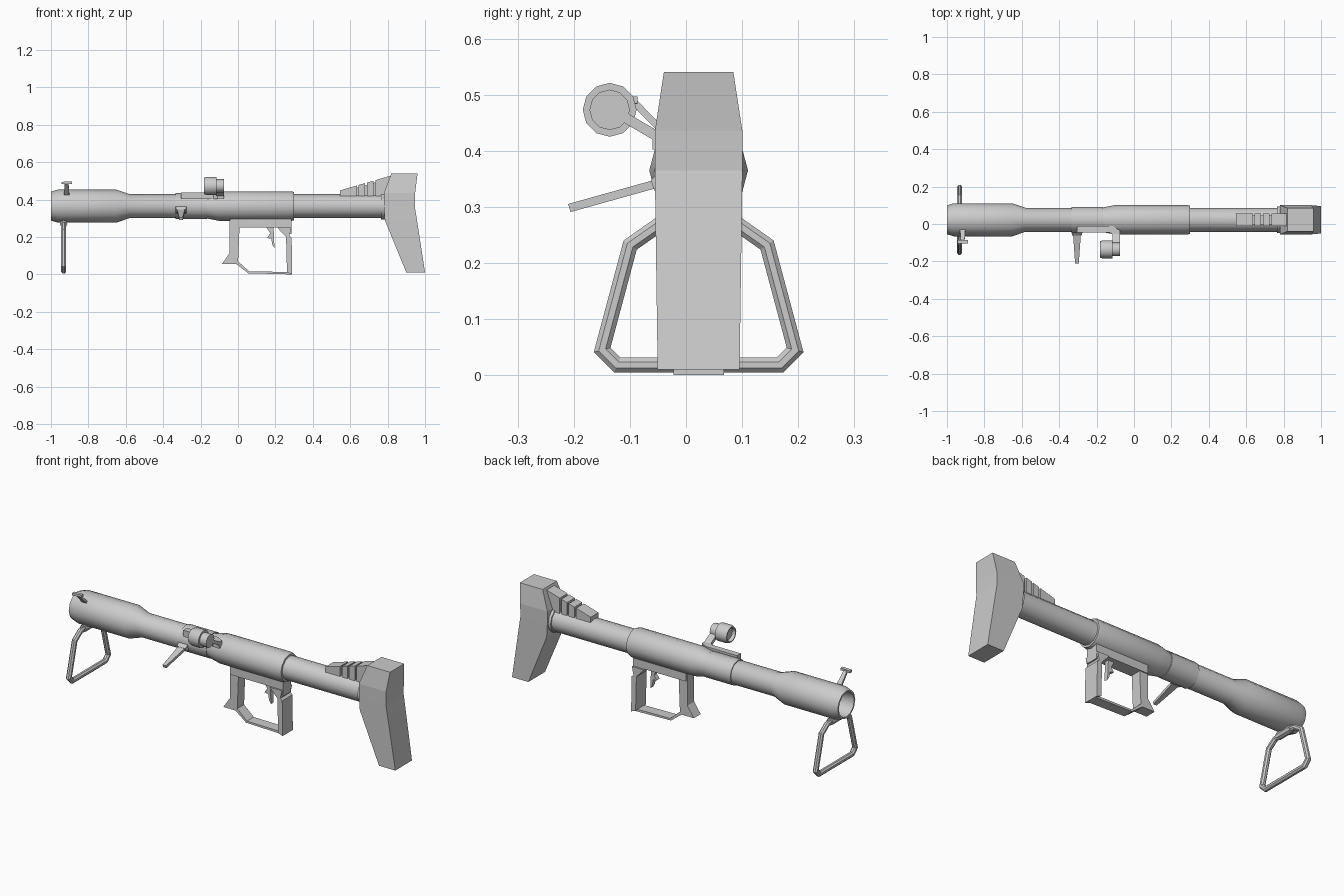
import bpy, bmesh
from math import cos, sin, tau, radians
from mathutils import Vector

if "Cube" in bpy.data.objects:
    bpy.data.objects.remove(bpy.data.objects["Cube"])

CY, CZ = 0.0225, 0.365  # tube axis


def finish(name, bm, smooth=0):
    bmesh.ops.recalc_face_normals(bm, faces=bm.faces)
    me = bpy.data.meshes.new(name)
    bm.to_mesh(me)
    bm.free()
    ob = bpy.data.objects.new(name, me)
    bpy.context.collection.objects.link(ob)
    if smooth:
        bpy.ops.object.select_all(action='DESELECT')
        ob.select_set(True)
        bpy.context.view_layer.objects.active = ob
        bpy.ops.object.shade_smooth_by_angle(angle=radians(smooth))
    return ob


def loft(name, rings, closed=False, smooth=0):
    """Skin a list of equal-length point rings; cap the ends unless closed."""
    bm = bmesh.new()
    vs = [[bm.verts.new(p) for p in r] for r in rings]
    n = len(rings[0])
    pairs = list(zip(vs, vs[1:]))
    if closed:
        pairs.append((vs[-1], vs[0]))
    else:
        bm.faces.new(vs[0])
        bm.faces.new(vs[-1])
    for a, b in pairs:
        for i in range(n):
            j = (i + 1) % n
            bm.faces.new((a[i], a[j], b[j], b[i]))
    return finish(name, bm, smooth)


def lathe_x(name, profile, cy, cz, n=12):
    """Turn (x, radius) points around an axis along x."""
    rings = [[(x, cy + r * cos(tau * i / n), cz + r * sin(tau * i / n))
              for i in range(n)] for x, r in profile]
    return loft(name, rings, smooth=35)


def plate(name, pts, y0, y1):
    """Extrude an x-z outline across y."""
    return loft(name, [[(x, y, z) for x, z in pts] for y in (y0, y1)])


def bar(name, a, b, sa, sb):
    """Tapered bar from a to b; sizes are (width in x, thickness)."""
    a, b = Vector(a), Vector(b)
    u = Vector((1, 0, 0))
    v = (b - a).cross(u).normalized()
    rings = []
    for c, (w, t) in ((a, sa), (b, sb)):
        rings.append([c + u * w * i / 2 + v * t * j / 2
                      for i, j in ((-1, -1), (1, -1), (1, 1), (-1, 1))])
    return loft(name, rings)


# Launch tube with open muzzle
lathe_x("launch_tube", [
    (-0.90, 0.055), (-0.965, 0.066), (-1.0, 0.068), (-1.0, 0.077),
    (-0.965, 0.088), (-0.65, 0.088), (-0.58, 0.064), (0.80, 0.064)], CY, CZ)
lathe_x("sight_sleeve", [(-0.335, 0.063), (-0.335, 0.069),
                         (-0.165, 0.069), (-0.165, 0.063)], CY, CZ)
lathe_x("grip_sleeve", [(-0.17, 0.065), (-0.10, 0.079), (0.285, 0.079),
                        (0.30, 0.075), (0.30, 0.06)], CY, CZ)
lathe_x("stock_collar", [(0.765, 0.06), (0.765, 0.071), (0.80, 0.071)], CY, CZ)

# Front stand: octagonal bar swept round a closed trapezoid
half = [(0.072, 0.267), (0.122, 0.232), (0.172, 0.045), (0.145, 0.018)]
path = [Vector((0, y, z)) for y, z in half] + \
       [Vector((0, -y, z)) for y, z in reversed(half)]
rings = []
for k, p in enumerate(path):
    d0 = (p - path[k - 1]).normalized()
    d1 = (path[(k + 1) % len(path)] - p).normalized()
    t = (d0 + d1).normalized()
    miter = Vector((0, t.z, -t.y)) / t.dot(d0)
    rings.append([p + Vector((-0.932, CY, 0)) + 0.0145 *
                  (Vector((1, 0, 0)) * cos(tau * (i + .5) / 8) + miter * sin(tau * (i + .5) / 8))
                  for i in range(8)])
loft("front_stand", rings, closed=True)
loft("stand_hinge", [[(-0.932 + 0.02 * cos(tau * i / 8), CY + y, 0.27 + 0.02 * sin(tau * i / 8))
                      for i in range(8)] for y in (-0.05, 0.05)])

# Shoulder stock: stacked rectangular sections (z, x0, x1, half width)
loft("shoulder_stock", [
    [(x0, CY - w, z), (x1, CY - w, z), (x1, CY + w, z), (x0, CY + w, z)]
    for z, x0, x1, w in ((0.01, 0.90, 1.0, 0.073), (0.29, 0.785, 0.957, 0.077),
                         (0.365, 0.78, 0.945, 0.078), (0.435, 0.78, 0.947, 0.078),
                         (0.54, 0.82, 0.96, 0.062))])

# Cheek rest: wedge pieces with recessed slots between them
def wedge(name, x0, x1, w, drop=0):
    top = [0.449 + (x - 0.545) * 0.29 - drop for x in (x0, x1)]
    plate(name, [(x0, 0.41), (x1, 0.41), (x1, top[1]), (x0, top[0])], CY - w, CY + w)

wedge("cheek_rest_core", 0.60, 0.80, 0.024, 0.012)
for i, (x0, x1) in enumerate(((0.545, 0.635), (0.645, 0.68), (0.69, 0.725), (0.735, 0.83))):
    wedge(f"cheek_rest_{i + 1}", x0, x1, 0.034)

# Grip frame
plate("grip_mount", [(-0.04, 0.25), (0.22, 0.25), (0.25, 0.215), (0.285, 0.215),
                     (0.285, 0.32), (-0.04, 0.32)], CY - 0.036, CY + 0.036)
plate("front_grip", [(-0.045, 0.29), (0.012, 0.29), (0.008, 0.25), (0.0, 0.056),
                     (-0.085, 0.056), (-0.045, 0.115)], CY - 0.03, CY + 0.03)
plate("rear_grip", [(0.21, 0.25), (0.285, 0.25), (0.275, 0.205), (0.287, 0.195),
                    (0.289, 0.0), (0.262, 0.01), (0.257, 0.2)], CY - 0.045, CY + 0.045)
plate("lower_guard", [(0.0, 0.07), (0.06, 0.016), (0.27, 0.013), (0.287, 0.0),
                      (0.055, 0.006), (-0.01, 0.056)], CY - 0.03, CY + 0.03)
plate("trigger", [(0.15, 0.255), (0.19, 0.255), (0.195, 0.14), (0.183, 0.16),
                  (0.178, 0.19), (0.155, 0.195), (0.172, 0.22)], CY - 0.012, CY + 0.012)

# Optical sight on its rail
loft("sight_rail", [[(x, y, z) for x, y in ((-0.305, -0.045), (-0.13, -0.045), (-0.11, -0.06),
                                            (-0.075, -0.06), (-0.075, -0.035), (-0.11, -0.012),
                                            (-0.305, -0.012))] for z in (0.402, 0.437)])
bar("sight_arm", (-0.095, -0.045, 0.422), (-0.095, -0.11, 0.46), (0.04, 0.018), (0.04, 0.018))
lathe_x("sight_body", [(-0.165, 0.034), (-0.183, 0.037), (-0.183, 0.043), (-0.17, 0.048),
                       (-0.115, 0.048), (-0.115, 0.036), (-0.075, 0.036)], -0.136, 0.473)

# Folding side handle
bar("side_handle_base", (-0.305, -0.035, 0.347), (-0.305, -0.06, 0.34), (0.06, 0.045), (0.05, 0.016))
bar("side_handle", (-0.305, -0.05, 0.342), (-0.305, -0.208, 0.298), (0.042, 0.015), (0.02, 0.015))

# Offset front sight
bar("front_sight_post", (-0.916, -0.035, 0.428), (-0.916, -0.092, 0.486), (0.028, 0.012), (0.02, 0.012))
plate("front_sight_bar", [(-0.945, 0.482), (-0.888, 0.484), (-0.888, 0.497), (-0.945, 0.495)],
      -0.104, -0.086)
